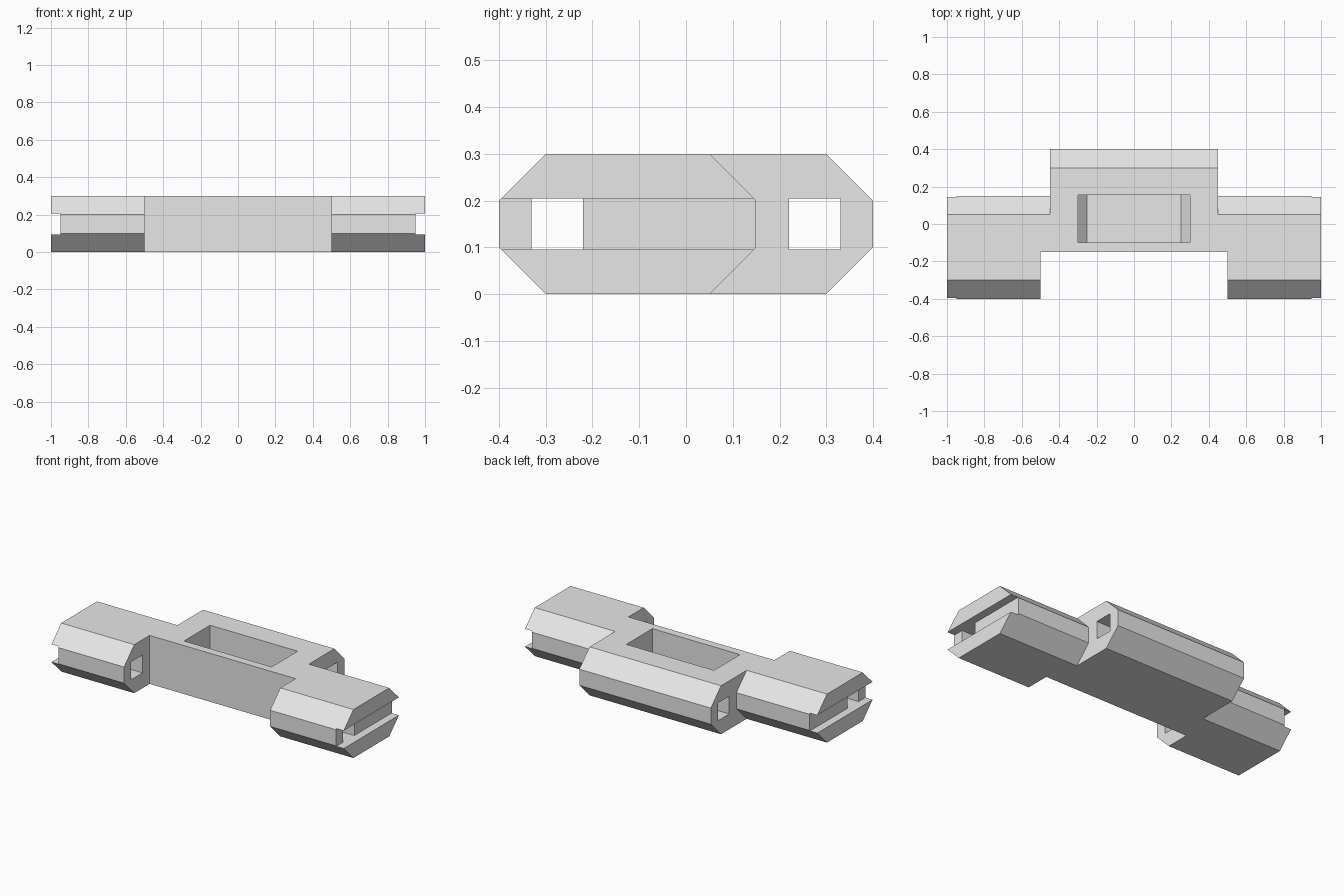
import bpy
import bmesh
from mathutils import Vector

cube = bpy.data.objects.get("Cube")
if cube:
    bpy.data.objects.remove(cube, do_unlink=True)

grey = bpy.data.materials.new("plain_grey")
grey.use_nodes = True
grey.diffuse_color = (0.8, 0.8, 0.8, 1)
grey.node_tree.nodes["Principled BSDF"].inputs["Base Color"].default_value = grey.diffuse_color


def prism(name, points, axis, start, end):
    """Extrude a profile along x (points are y, z) or along y (points are x, z)."""
    bm = bmesh.new()
    place = (lambda a, b: (start, a, b)) if axis == "x" else (lambda a, b: (a, start, b))
    face = bm.faces.new([bm.verts.new(place(a, b)) for a, b in points])
    extruded = bmesh.ops.extrude_face_region(bm, geom=[face])["geom"]
    step = Vector((end - start, 0, 0)) if axis == "x" else Vector((0, end - start, 0))
    bmesh.ops.translate(bm, vec=step, verts=[v for v in extruded if isinstance(v, bmesh.types.BMVert)])
    bmesh.ops.recalc_face_normals(bm, faces=bm.faces)
    mesh = bpy.data.meshes.new(name)
    bm.to_mesh(mesh)
    bm.free()
    mesh.materials.append(grey)
    obj = bpy.data.objects.new(name, mesh)
    bpy.context.collection.objects.link(obj)
    return obj


def rect(a0, a1, b0, b1):
    return [(a0, b0), (a1, b0), (a1, b1), (a0, b1)]


def combine(target, other, operation):
    """Apply a boolean and remove the helper."""
    mod = target.modifiers.new(other.name, "BOOLEAN")
    mod.operation = operation
    mod.solver = "EXACT"
    mod.object = other
    other.hide_render = True
    graph = bpy.context.evaluated_depsgraph_get()
    mesh = bpy.data.meshes.new_from_object(target.evaluated_get(graph))
    target.modifiers.clear()
    target.data = mesh
    bpy.data.objects.remove(other, do_unlink=True)


HEIGHT, BEVEL = 0.3, 0.1
HOLE_Z = (0.095, 0.205)

# Full-width bar with bevelled front and back edges
front, back = -0.4, 0.15
link = prism("link_body", [
    (front + BEVEL, 0), (back - BEVEL, 0), (back, BEVEL), (back, HEIGHT - BEVEL),
    (back - BEVEL, HEIGHT), (front + BEVEL, HEIGHT), (front, HEIGHT - BEVEL), (front, BEVEL),
], "x", -1, 1)

# Notch between the two front lugs
combine(link, prism("front_notch", rect(-0.6, -0.15, -0.1, 0.4), "x", -0.5, 0.5), "DIFFERENCE")

# Rear lug
rear = 0.4
combine(link, prism("rear_lug", [
    (0, 0), (rear - BEVEL, 0), (rear, BEVEL),
    (rear, HEIGHT - BEVEL), (rear - BEVEL, HEIGHT), (0, HEIGHT),
], "x", -0.45, 0.45), "UNION")

# Square pin holes through the front and rear lugs
for y in (-0.33, 0.22):
    combine(link, prism("pin_hole", rect(y, y + 0.11, *HOLE_Z), "x", -1.2, 1.2), "DIFFERENCE")

# Slots across both ends
for side in (-1, 1):
    combine(link, prism("end_slot", rect(-0.5, 0.5, *HOLE_Z), "x",
                        side * 0.95, side * 1.1), "DIFFERENCE")

# Top pocket with sloped lower ends
combine(link, prism("top_pocket", [
    (-0.25, 0.05), (0.25, 0.05), (0.3, 0.1), (0.3, 0.4), (-0.3, 0.4), (-0.3, 0.1),
], "y", -0.1, 0.155), "DIFFERENCE")
